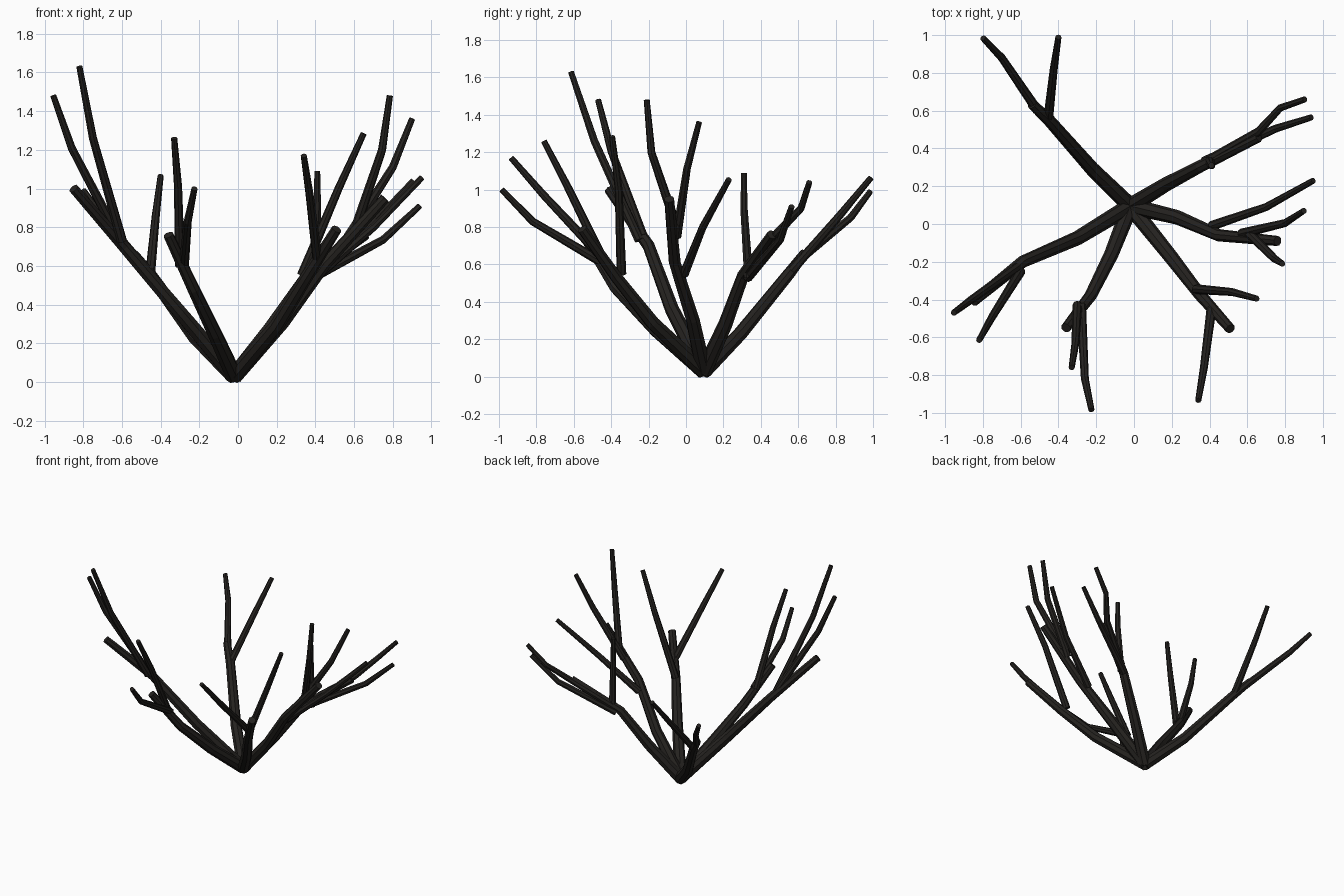
import bpy

bark = bpy.data.materials.new("dark_bark")
bark.diffuse_color = (0.018, 0.016, 0.014, 1)


def limb(name, pts, r0, r1):
    """Tapered eight-sided capped tube along a path."""
    cu = bpy.data.curves.new(name, 'CURVE')
    cu.dimensions = '3D'
    cu.bevel_depth = 1.0
    cu.bevel_resolution = 2
    cu.use_fill_caps = True
    sp = cu.splines.new('POLY')
    sp.points.add(len(pts) - 1)
    sp.use_smooth = False
    for i, p in enumerate(pts):
        sp.points[i].co = (*p, 1)
        sp.points[i].radius = r0 + (r1 - r0) * i / (len(pts) - 1)
    ob = bpy.data.objects.new(name, cu)
    bpy.context.collection.objects.link(ob)
    cu.materials.append(bark)


# main stems fanning out of one root point
root = (-0.02, 0.095, 0.03)
stems = {
    "back_left": [(-0.22, 0.29, 0.23), (-0.45, 0.55, 0.55), (-0.54, 0.635, 0.66)],
    "left": [(-0.30, -0.075, 0.36), (-0.59, -0.20, 0.70), (-0.85, -0.41, 1.0)],
    "front_left": [(-0.12, -0.16, 0.25), (-0.23, -0.38, 0.48), (-0.36, -0.55, 0.76)],
    "front_right": [(0.20, -0.18, 0.29), (0.35, -0.375, 0.535), (0.51, -0.555, 0.79)],
    "right": [(0.23, 0.035, 0.31), (0.45, -0.06, 0.61), (0.76, -0.09, 0.95)],
    "back_right": [(0.17, 0.21, 0.28), (0.35, 0.305, 0.54), (0.66, 0.46, 0.76)],
}
for n, p in stems.items():
    limb(n + "_stem", [root] + p, 0.044, 0.027)

# thinner side branches
branches = {
    "back_left": [
        [(-0.51, 0.60, 0.62), (-0.70, 0.88, 0.85), (-0.80, 0.985, 0.99)],
        [(-0.455, 0.55, 0.55), (-0.425, 0.82, 0.86), (-0.40, 0.99, 1.065)]],
    "left": [
        [(-0.60, -0.25, 0.73), (-0.75, -0.49, 1.26), (-0.82, -0.615, 1.63)],
        [(-0.62, -0.23, 0.75), (-0.86, -0.40, 1.21), (-0.955, -0.47, 1.48)]],
    "front_left": [
        [(-0.30, -0.43, 0.60), (-0.31, -0.63, 1.01), (-0.33, -0.76, 1.26)],
        [(-0.28, -0.43, 0.60), (-0.26, -0.82, 0.83), (-0.225, -0.985, 1.0)]],
    "front_right": [
        [(0.41, -0.45, 0.64), (0.37, -0.76, 0.97), (0.34, -0.935, 1.17)],
        [(0.33, -0.345, 0.55), (0.52, -0.36, 1.0), (0.65, -0.395, 1.285)]],
    "right": [
        [(0.41, -0.01, 0.55), (0.70, 0.09, 0.80), (0.95, 0.23, 1.055)],
        [(0.57, -0.05, 0.75), (0.80, 0.005, 1.11), (0.90, 0.07, 1.36)],
        [(0.61, -0.05, 0.80), (0.745, -0.185, 1.20), (0.785, -0.21, 1.48)]],
    "back_right": [
        [(0.40, 0.34, 0.58), (0.66, 0.49, 0.77), (0.775, 0.615, 0.90), (0.905, 0.66, 1.04)],
        [(0.37, 0.33, 0.53), (0.75, 0.505, 0.735), (0.94, 0.565, 0.91)],
        [(0.40, 0.335, 0.53), (0.41, 0.31, 0.90), (0.41, 0.31, 1.09)]],
}
for n, group in branches.items():
    for i, p in enumerate(group):
        limb(f"{n}_branch_{i + 1}", p, 0.026, 0.016)
